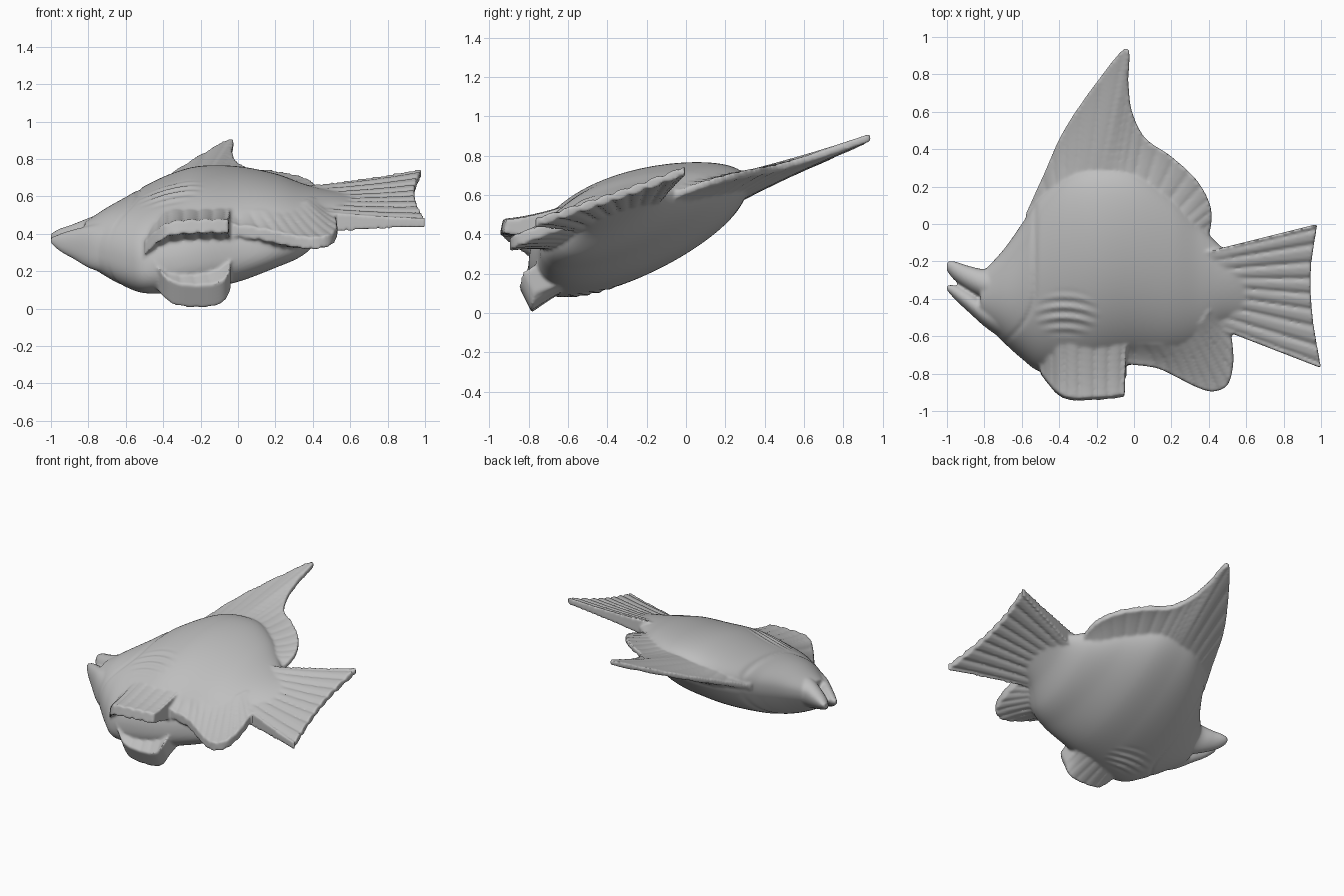
import bpy, bmesh, math
from mathutils import Vector

grey = bpy.data.materials.new("stone_grey")
grey.diffuse_color = (0.52, 0.52, 0.52, 1)
parts = []


def plane_z(x, y):
    """Height of the tilted mid-plane of the fish."""
    return 0.604 + 0.126 * x + 0.35 * y


def sample(pts, u):
    """Catmull-Rom interpolation through a list of tuples, u in 0..1."""
    f = u * (len(pts) - 1)
    i = min(int(f), len(pts) - 2)
    t = f - i
    p = [Vector(pts[max(0, min(len(pts) - 1, i + k))]) for k in (-1, 0, 1, 2)]
    return 0.5 * (2 * p[1] + (p[2] - p[0]) * t
                  + (2 * p[0] - 5 * p[1] + 4 * p[2] - p[3]) * t * t
                  + (3 * p[1] - p[0] - 3 * p[2] + p[3]) * t ** 3)


def tube(name, rings):
    """Closed loft through rings of points, capped at both ends."""
    bm = bmesh.new()
    loops = [[bm.verts.new(p) for p in r] for r in rings]
    n = len(loops[0])
    for a, b in zip(loops, loops[1:]):
        for j in range(n):
            bm.faces.new((a[j], a[(j + 1) % n], b[(j + 1) % n], b[j]))
    bm.faces.new(loops[0])
    bm.faces.new(loops[-1])
    bmesh.ops.recalc_face_normals(bm, faces=bm.faces)
    me = bpy.data.meshes.new(name)
    bm.to_mesh(me)
    bm.free()
    me.materials.append(grey)
    ob = bpy.data.objects.new(name, me)
    bpy.context.collection.objects.link(ob)
    parts.append(ob)


def relief(x, y):
    """Shallow gill crease and side fin ridges on the flanks."""
    edge = -0.53 - 2.2 * max(0, -0.36 - y) ** 2
    d = 0
    if -0.7 < y < 0.1:
        d -= 0.009 * math.exp(-((x - edge) / 0.014) ** 2)
    mask = max(0, 1 - ((x + 0.36) / 0.18) ** 2 - ((y + 0.48) / 0.14) ** 2)
    return d + 0.009 * mask * math.sin((y + 1.2 * (x + 0.38) ** 2) * 110)


def flank(name, stations, steps, sides, detail=False):
    """Lens-shaped body part; stations are (x, y_low, y_high, half_height, lift)."""
    rings = []
    for i in range(steps + 1):
        x, y0, y1, h, dz = sample(stations, i / steps)
        ring = []
        for j in range(sides):
            a = 2 * math.pi * j / sides
            c, s = math.cos(a), math.sin(a)
            y = (y0 + y1) / 2 + (y1 - y0) / 2 * c
            # the upper flank is fuller toward the belly
            skew = 1.02 - 0.26 * c if s > 0 else 1 - 0.12 * c
            w = h * abs(s) ** 0.88 * skew
            if detail:
                w += relief(x, y) * min(1, abs(s) * 2)
            ring.append((x, y, plane_z(x, y) - 0.04 + dz + math.copysign(w, s)))
        rings.append(ring)
    tube(name, rings)


def fin(name, base, tip, thick_base, thick_tip, rays, offset=0.0,
        normal=(0, 0, 1), rows=24, groove=0.25):
    """Fin spanning a base curve and an edge curve, with thin grooves as rays."""
    nrm = Vector(normal).normalized()

    def lift(p):
        return p if len(p) == 3 else (p[0], p[1], plane_z(*p) + offset)
    base, tip = [lift(p) for p in base], [lift(p) for p in tip]
    rings = []
    steps = rays * 12
    for i in range(steps + 1):
        u = i / steps
        b, t = sample(base, u), sample(tip, u)
        cut = groove * math.exp(-(((u * rays) % 1 - 0.5) / 0.16) ** 2)
        up, down = [], []
        for k in range(rows + 1):
            v = k / rows
            half = thick_tip + (thick_base - thick_tip) * (1 - v) ** 1.5
            half -= cut * thick_tip * min(1, v * 3)
            p = b.lerp(t, v)
            up.append(p + nrm * half)
            down.append(p - nrm * half)
        rings.append(up + down[::-1])
    tube(name, rings)


# Body and tail root
flank("body", [
    (-0.82, -0.51, -0.27, 0.10, 0.035), (-0.70, -0.63, -0.14, 0.165, 0.025),
    (-0.60, -0.72, 0.00, 0.205, 0.01), (-0.50, -0.79, 0.15, 0.235, 0),
    (-0.35, -0.80, 0.27, 0.26, 0), (-0.20, -0.79, 0.31, 0.27, 0),
    (0.00, -0.75, 0.29, 0.25, -0.01), (0.20, -0.73, 0.15, 0.20, 0),
    (0.35, -0.67, 0.00, 0.15, 0), (0.48, -0.55, -0.13, 0.085, 0.025),
    (0.62, -0.50, -0.17, 0.03, 0.04)], 180, 224, True)

# Jaws with a narrow open mouth between them
flank("upper_jaw", [
    (-1.0, -0.25, -0.20, 0.02, 0.02), (-0.96, -0.30, -0.20, 0.045, 0.022),
    (-0.88, -0.36, -0.225, 0.075, 0.025), (-0.79, -0.41, -0.24, 0.105, 0.03),
    (-0.68, -0.46, -0.20, 0.13, 0.03)], 30, 48)
flank("lower_jaw", [
    (-1.0, -0.355, -0.325, 0.015, 0.045), (-0.95, -0.41, -0.33, 0.045, 0.04),
    (-0.88, -0.475, -0.362, 0.075, 0.04), (-0.79, -0.555, -0.40, 0.11, 0.035),
    (-0.68, -0.63, -0.36, 0.14, 0.03)], 30, 48)

# Tall back fin
fin("dorsal_fin",
    [(-0.50, 0.00), (-0.44, 0.12), (-0.38, 0.18), (-0.28, 0.22), (-0.18, 0.24),
     (-0.13, 0.24), (-0.08, 0.23), (0.0, 0.20), (0.10, 0.14), (0.18, 0.06),
     (0.26, 0.0), (0.30, -0.06), (0.32, -0.10)],
    [(-0.58, 0.05), (-0.48, 0.27), (-0.38, 0.49), (-0.22, 0.73), (-0.04, 0.94),
     (-0.03, 0.75), (-0.01, 0.60), (0.06, 0.46), (0.20, 0.36), (0.33, 0.24),
     (0.40, 0.12), (0.415, 0.02), (0.39, -0.10)],
    0.075, 0.02, 20, -0.035)

# Tail fan
fin("tail_fin",
    [(0.38, -0.15), (0.38, -0.27), (0.38, -0.39), (0.38, -0.53)],
    [(0.98, 0.0), (0.945, -0.25), (0.955, -0.50), (1.0, -0.77)],
    0.065, 0.026, 9, -0.003, groove=0.5)

# Rear belly fin, thick where it runs into the belly ridge
fin("anal_fin",
    [(-0.03, -0.64, 0.42), (0.06, -0.64, 0.42), (0.14, -0.64, 0.42),
     (0.22, -0.62, 0.42), (0.28, -0.59, 0.43), (0.33, -0.55, 0.45),
     (0.36, -0.52, 0.47), (0.38, -0.49, 0.48), (0.40, -0.46, 0.49)],
    [(-0.03, -0.75, 0.42), (0.12, -0.77, 0.40), (0.23, -0.82, 0.375),
     (0.33, -0.87, 0.355), (0.42, -0.895, 0.35), (0.50, -0.86, 0.37),
     (0.53, -0.75, 0.41), (0.525, -0.63, 0.455), (0.51, -0.55, 0.485)],
    0.11, 0.035, 12)

# Pair of splayed front belly fins
fin("upper_pelvic_fin",
    [(-0.50, -0.64, 0.34), (-0.38, -0.62, 0.42), (-0.20, -0.60, 0.44), (-0.04, -0.60, 0.44)],
    [(-0.50, -0.80, 0.32), (-0.38, -0.925, 0.42), (-0.20, -0.935, 0.44), (-0.05, -0.92, 0.44)],
    0.12, 0.04, 7, normal=(0, 0.2, 1))
fin("lower_pelvic_fin",
    [(-0.50, -0.64, 0.23), (-0.38, -0.62, 0.23), (-0.28, -0.60, 0.23),
     (-0.16, -0.60, 0.23), (-0.04, -0.61, 0.24)],
    [(-0.45, -0.77, 0.19), (-0.36, -0.81, 0.09), (-0.22, -0.815, 0.065),
     (-0.09, -0.815, 0.085), (-0.04, -0.80, 0.16)],
    0.09, 0.07, 7, normal=(0, -0.45, 0.9), groove=0.06)

# Fuse the parts into one softly blended carving
for ob in parts:
    ob.select_set(True)
bpy.context.view_layer.objects.active = parts[0]
bpy.ops.object.join()
fish = bpy.context.view_layer.objects.active
fish.name = "fish_carving"
fuse = fish.modifiers.new("fuse", 'REMESH')
fuse.mode = 'VOXEL'
fuse.voxel_size = 0.0095
fuse.use_smooth_shade = True
soften = fish.modifiers.new("soften", 'SMOOTH')
soften.factor = 0.5
soften.iterations = 4
